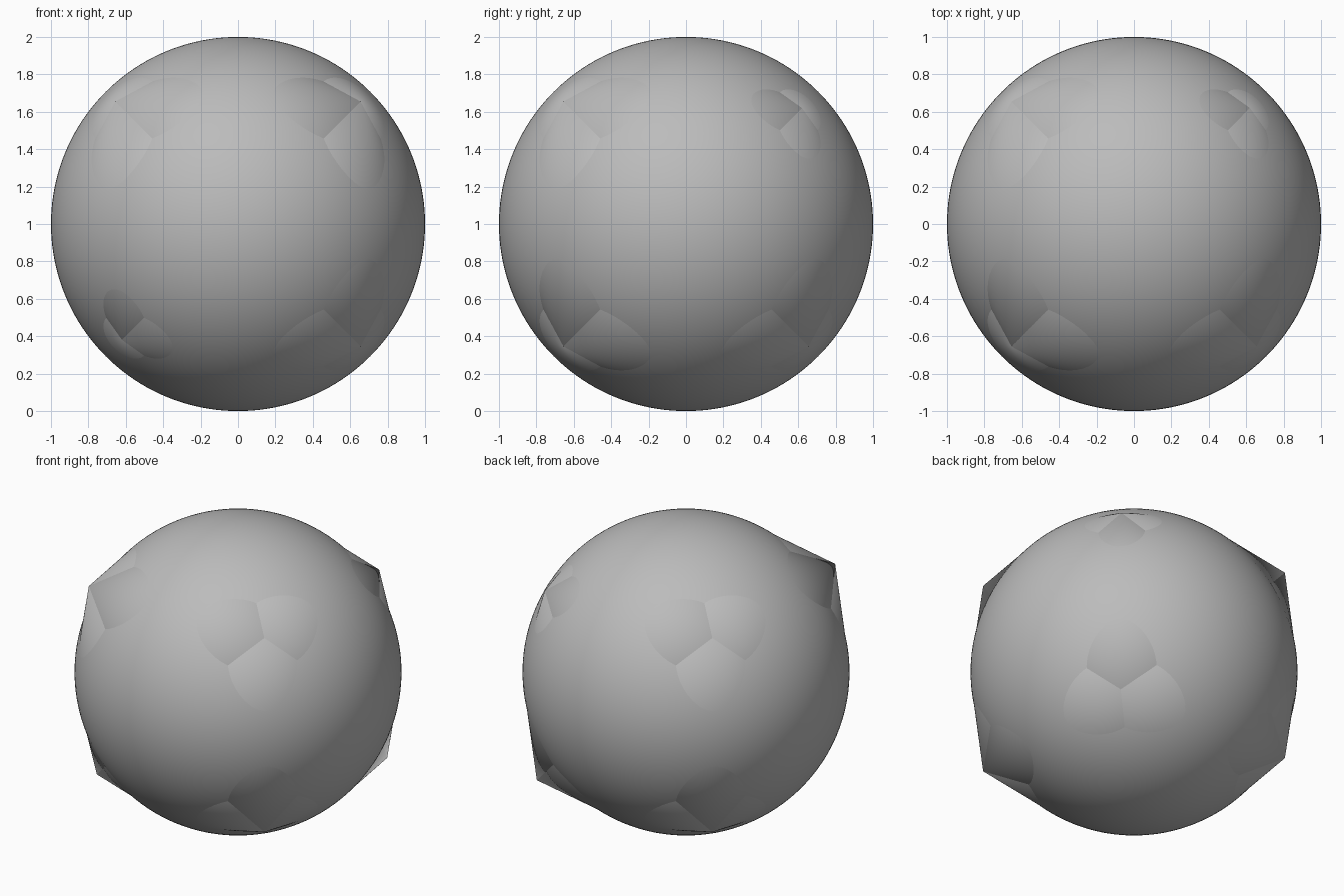
import bpy
import bmesh
from math import radians, sin, cos
from itertools import product
from mathutils import Vector, Matrix

if "Cube" in bpy.data.objects:
    bpy.data.objects.remove(bpy.data.objects["Cube"], do_unlink=True)

grey = bpy.data.materials.new("plain grey")
grey.use_nodes = True
COLOUR = (0.5, 0.5, 0.5, 1)
grey.diffuse_color = COLOUR
grey.node_tree.nodes["Principled BSDF"].inputs["Base Color"].default_value = COLOUR

CENTRE = Vector((0, 0, 1))
TILT = radians(45)


def finish(bm, name):
    mesh = bpy.data.meshes.new(name)
    bm.to_mesh(mesh)
    bm.free()
    mesh.materials.append(grey)
    obj = bpy.data.objects.new(name, mesh)
    bpy.context.collection.objects.link(obj)
    bpy.ops.object.select_all(action="DESELECT")
    obj.select_set(True)
    bpy.context.view_layer.objects.active = obj
    bpy.ops.object.shade_smooth_by_angle(angle=radians(20))


# Round body
bm = bmesh.new()
bmesh.ops.create_uvsphere(bm, u_segments=160, v_segments=80, radius=1,
                          matrix=Matrix.Translation(CENTRE))
finish(bm, "round_body")


def corner_point(signs, reach, half_angle, slant, name):
    """Three cones sharing one tip, each leaning in from a cube edge."""
    bm = bmesh.new()
    tip = CENTRE + signs * reach
    depth = slant * cos(half_angle)
    for k in range(3):
        edge = Vector((0, 0, 0))
        edge[k] = -signs[k]
        inward = (-signs - edge).normalized()
        axis = edge * cos(TILT) + inward * sin(TILT)
        turn = (-axis).to_track_quat("Z", "Y").to_matrix().to_4x4()
        place = Matrix.Translation(tip + axis * depth / 2) @ turn
        bmesh.ops.create_cone(bm, cap_ends=False, segments=96, depth=depth,
                              radius1=slant * sin(half_angle), radius2=0,
                              matrix=place)
    finish(bm, name)


# Eight corner points; the two on one long diagonal are lower
for x, y, z in product((-1, 1), repeat=3):
    name = "_".join(("top" if z > 0 else "bottom",
                     "back" if y > 0 else "front",
                     "left" if x > 0 else "right", "point"))
    signs = Vector((x, y, z))
    if x == y == z:
        corner_point(signs, 0.62, radians(57.5), 0.416, name)
    else:
        corner_point(signs, 0.655, radians(51.8), 0.54, name)
